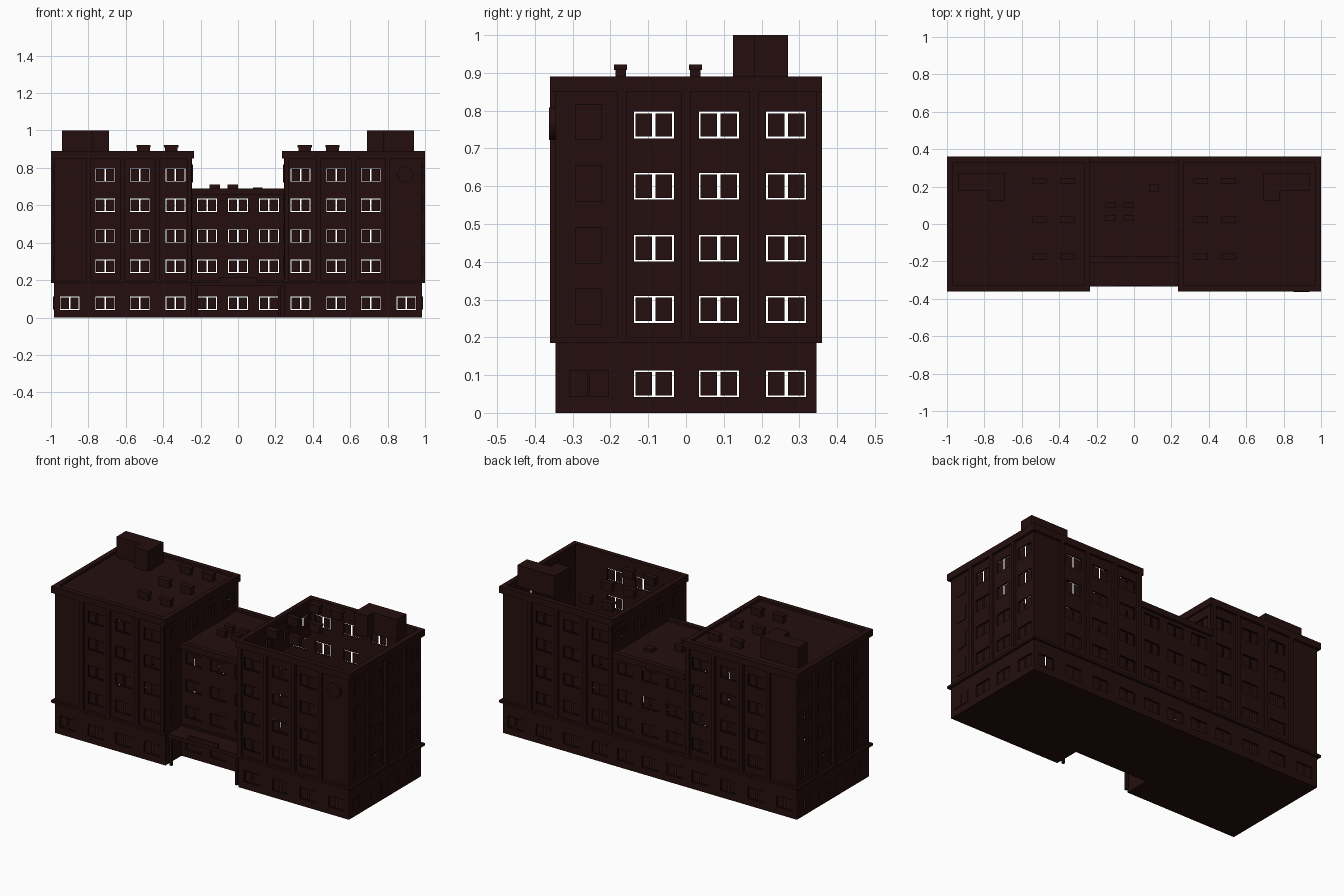
import bpy, bmesh

if "Cube" in bpy.data.objects:
    bpy.data.objects.remove(bpy.data.objects["Cube"])

COLOUR = (0.017, 0.0046, 0.004, 1)
brick = bpy.data.materials.new("dark maroon brick")
brick.use_nodes = True
brick.diffuse_color = COLOUR
bsdf = next(n for n in brick.node_tree.nodes if n.type == 'BSDF_PRINCIPLED')
bsdf.inputs["Base Color"].default_value = COLOUR


def finish(name, bm):
    mesh = bpy.data.meshes.new(name)
    bm.to_mesh(mesh)
    bm.free()
    mesh.materials.append(brick)
    obj = bpy.data.objects.new(name, mesh)
    bpy.context.collection.objects.link(obj)
    return obj


def boxes(name, items):
    """One object from boxes given as (x0, x1, y0, y1, z0, z1)."""
    bm = bmesh.new()
    for x0, x1, y0, y1, z0, z1 in items:
        verts = bmesh.ops.create_cube(bm, size=1)["verts"]
        for v in verts:
            v.co = ((x0 + x1) / 2 + v.co.x * abs(x1 - x0),
                    (y0 + y1) / 2 + v.co.y * abs(y1 - y0),
                    (z0 + z1) / 2 + v.co.z * (z1 - z0))
    return finish(name, bm)


def rim(x0, x1, y0, y1, z0, z1, t=0.03):
    """Four boxes forming a rectangular band."""
    return [(x0, x1, y0, y0 + t, z0, z1), (x0, x1, y1 - t, y1, z0, z1),
            (x0, x0 + t, y0 + t, y1 - t, z0, z1), (x1 - t, x1, y0 + t, y1 - t, z0, z1)]


WIN_W, WIN_H, GAP = 0.106, 0.071, 0.0045


def wall(name, axis, c, side, u0, u1, z0, z1, windows=()):
    """Wall along an axis with real openings and two loose panes in each."""
    def quad(bm, a0, a1, b0, b1, d):
        k = c - side * d
        pts = [(a0, b0), (a1, b0), (a1, b1), (a0, b1)]
        if (axis == 'x') == (side > 0):
            pts.reverse()
        bm.faces.new([bm.verts.new((u, k, z) if axis == 'x' else (k, u, z)) for u, z in pts])

    holes = [(u - WIN_W / 2, u + WIN_W / 2, z - WIN_H / 2, z + WIN_H / 2) for u, z in windows]
    us = sorted({u0, u1, *[h[i] for h in holes for i in (0, 1)]})
    zs = sorted({z0, z1, *[h[i] for h in holes for i in (2, 3)]})
    bm = bmesh.new()
    for a0, a1 in zip(us, us[1:]):
        for b0, b1 in zip(zs, zs[1:]):
            u, z = (a0 + a1) / 2, (b0 + b1) / 2
            if not any(h[0] < u < h[1] and h[2] < z < h[3] for h in holes):
                quad(bm, a0, a1, b0, b1, 0)
    bmesh.ops.remove_doubles(bm, verts=bm.verts, dist=1e-5)
    mod = finish(name, bm).modifiers.new("thickness", 'SOLIDIFY')
    mod.thickness, mod.offset = 0.01, -1
    if holes:
        bm = bmesh.new()
        for a0, a1, b0, b1 in holes:
            m = (a0 + a1) / 2
            for p0, p1 in ((a0 + GAP, m - GAP), (m + GAP, a1 - GAP)):
                quad(bm, p0, p1, b0 + GAP, b1 - GAP, 0.006)
        finish(name + "_panes", bm)


# Main dimensions
X, Y, OVER = 0.985, 0.345, 0.015
INNER, COURT = 0.245, -0.19
LEDGE0, LEDGE1, CORNICE, TOP, MID = 0.185, 0.2, 0.85, 0.89, 0.69
GROUND = 0.077
FLOORS = [0.274, 0.436, 0.6, 0.762]
FRONT_COLS = [0.335, 0.525, 0.71]
SIDE_COLS = [-0.085, 0.087, 0.265]
MID_COLS = [-0.165, 0, 0.165]
PIERS_X = [0.26, 0.43, 0.62, 0.8]
PIERS_Y = [-0.17, 0, 0.18]

for s, label in ((1, "left"), (-1, "right")):
    def sx(x0, x1, *rest):
        return (min(s * x0, s * x1), max(s * x0, s * x1), *rest)

    # Wing walls
    lo, hi = sx(INNER, X)
    cols = [(s * x, z) for x in FRONT_COLS for z in [GROUND] + FLOORS] + [(s * 0.9, GROUND)]
    wall(label + "_front_wall", 'x', -Y, -1, lo, hi, 0, CORNICE, cols)
    wall(label + "_back_wall", 'x', Y, 1, lo, hi, 0, CORNICE, cols)
    wall(label + "_side_wall", 'y', s * X, s, -Y, Y, 0, CORNICE,
         [(y, z) for y in SIDE_COLS for z in [GROUND] + FLOORS])
    wall(label + "_inner_upper_wall", 'y', s * INNER, -s, -Y, Y, 0.67, CORNICE,
         [(y, FLOORS[-1]) for y in SIDE_COLS])
    wall(label + "_courtyard_wall", 'y', s * INNER, -s, -Y, COURT, 0, 0.67)

    # Cornice and ledge
    a, b = sx(INNER - 0.01, X + OVER)
    boxes(label + "_cornice", rim(a, b, -Y - OVER, Y + OVER, CORNICE, TOP))
    boxes(label + "_ledge", rim(a, b, -Y - OVER, Y + OVER, LEDGE0, LEDGE1))

    # Piers between the window columns
    w = 0.012
    piers = [sx(x - w, x + w, f * Y, f * (Y + OVER), LEDGE1, CORNICE)
             for x in PIERS_X for f in (-1, 1)]
    piers += [sx(X, X + OVER, y - w, y + w, LEDGE1, CORNICE) for y in PIERS_Y]
    boxes(label + "_piers", piers)

    # Blind narrow window surrounds
    blind = []
    for z in FLOORS:
        for x0, x1 in ((X - 0.002, X + 0.004), (INNER - 0.004, INNER + 0.002)):
            blind += [sx(x0, x1, -0.292, -0.222, z - 0.04, z + 0.055)]
    blind += [sx(X - 0.002, X + 0.004, y - 0.025, y + 0.025, 0.042, 0.112)
              for y in (-0.285, -0.23)]
    boxes(label + "_blind_windows", blind)

    # Stair head on the roof, in an L shape
    boxes(label + "_stair_head", [sx(0.69, 0.94, 0.18, 0.27, TOP - 0.02, 1),
                                  sx(0.69, 0.78, 0.125, 0.18, TOP - 0.02, 1)])

    # Roof vents with caps
    vents = []
    for x in (0.357, 0.505):
        for y in (-0.173, 0.025, 0.23):
            vents += [sx(x - 0.034, x + 0.034, y - 0.014, y + 0.014, TOP - 0.02, 0.91),
                      sx(x - 0.038, x + 0.038, y - 0.017, y + 0.017, 0.908, 0.922)]
    boxes(label + "_roof_vents", vents)

# Only one wing is roofed; the other stands open to the sky
boxes("right_roof", [(-X, -INNER, -Y, Y, 0.868, 0.876)])

# Middle block
mid = [(x, z) for x in MID_COLS for z in [GROUND] + FLOORS[:3]]
wall("middle_front_wall", 'x', COURT, -1, -INNER, INNER, 0, MID, mid)
wall("middle_back_wall", 'x', Y, 1, -INNER, INNER, 0, MID, mid)
boxes("middle_roof", [(-INNER, INNER, COURT, Y, 0.668, 0.676)])
boxes("middle_trim", [(-INNER, INNER, y0, y1, z0, z1)
                      for y0, y1 in ((COURT - OVER, COURT + OVER), (Y - OVER, Y + OVER))
                      for z0, z1 in ((LEDGE0, LEDGE1), (0.655, MID))])
boxes("middle_roof_vents", [(x - 0.028, x + 0.028, y - 0.015, y + 0.015, 0.67, 0.712)
                            for x in (-0.125, -0.027) for y in (0.03, 0.1)])
boxes("roof_hatch", [(0.08, 0.13, 0.17, 0.215, 0.67, 0.695)])

# Entrance canopy with posts and a blank board
boxes("entrance_canopy", [(-INNER, INNER, -0.335, COURT, 0.168, 0.19)])
boxes("canopy_posts", [(x - 0.007, x + 0.007, -0.332, -0.318, 0, 0.168) for x in (-0.22, 0.22)])
boxes("canopy_board", [(-0.1, 0.1, -0.333, -0.325, 0.19, 0.215)])

# Round wall plaque
bm = bmesh.new()
bmesh.ops.create_cone(bm, cap_ends=True, segments=16, radius1=0.043, radius2=0.043, depth=0.018)
for v in bm.verts:
    v.co = (0.895 + v.co.x, -Y - 0.009 + v.co.z, 0.765 + v.co.y)
bmesh.ops.recalc_face_normals(bm, faces=bm.faces)
finish("wall_plaque", bm)

# Floor slab
boxes("floor_slab", [(-X, X, COURT, Y, 0, 0.008),
                     (-X, -INNER, -Y, COURT, 0, 0.008), (INNER, X, -Y, COURT, 0, 0.008)])
